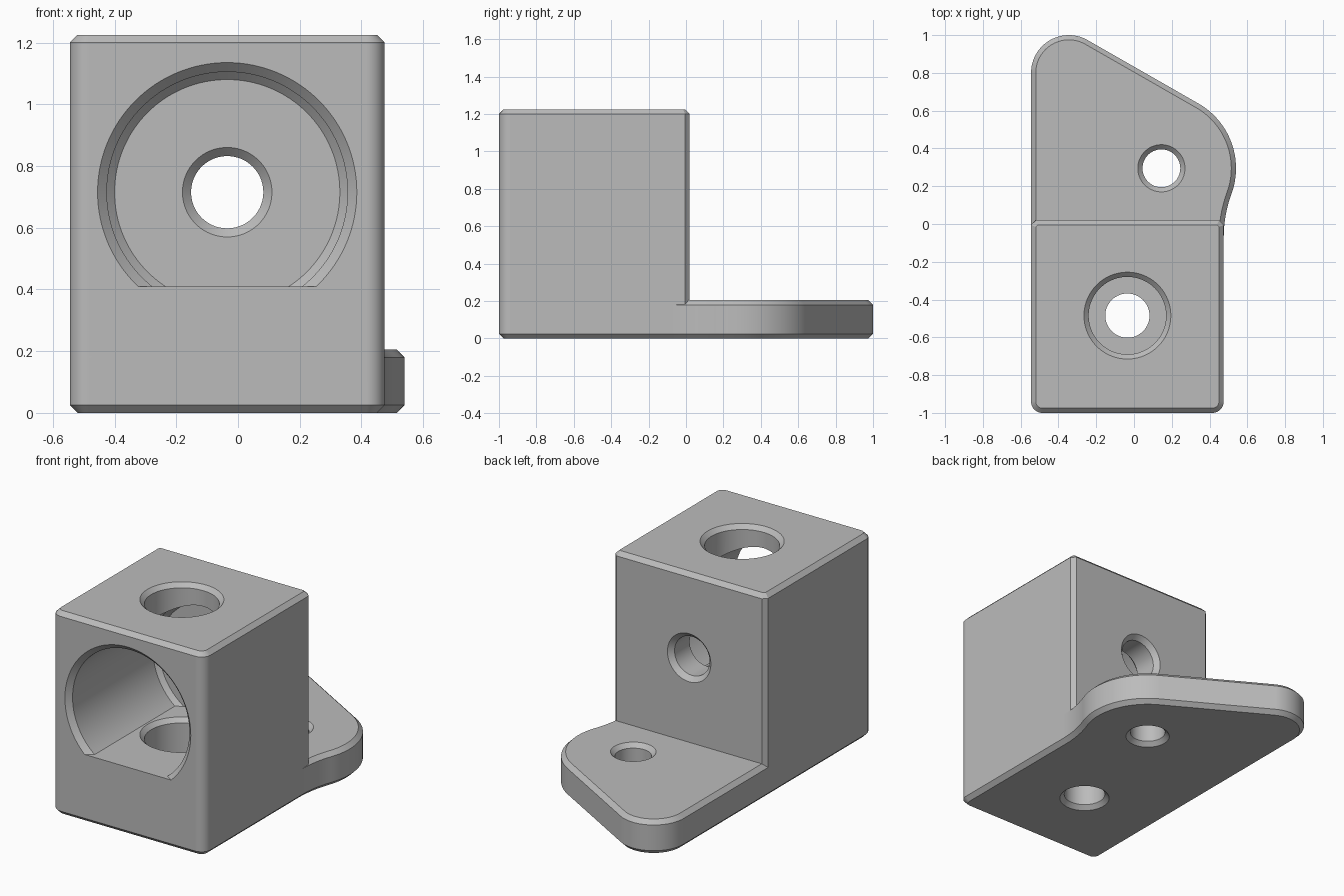
import bpy, bmesh
from math import sin, cos, radians, pi
from mathutils import Matrix, Vector

cube = bpy.data.objects.get("Cube")
if cube:
    bpy.data.objects.remove(cube)

C = 0.025                                # chamfer size
LEFT, RIGHT, BACK = -0.545, 0.475, 0.02  # block limits
MID, BORE_Z, SHAFT_Y = -0.035, 0.715, -0.485
CORNER = 0.06

grey = bpy.data.materials.new("grey")
grey.use_nodes = True
grey.diffuse_color = (0.5, 0.5, 0.5, 1)
grey.node_tree.nodes["Principled BSDF"].inputs["Base Color"].default_value = (0.5, 0.5, 0.5, 1)


def make(name, bm):
    bmesh.ops.recalc_face_normals(bm, faces=bm.faces)
    mesh = bpy.data.meshes.new(name)
    bm.to_mesh(mesh)
    bm.free()
    mesh.materials.append(grey)
    ob = bpy.data.objects.new(name, mesh)
    bpy.context.collection.objects.link(ob)
    return ob


def arc(x, y, r, a, b, n):
    angles = [radians(a + (b - a) * i / n) for i in range(n + 1)]
    return [Vector((x + r * cos(t), y + r * sin(t))) for t in angles]


def inset(points, d):
    """Mitred inward offset of a counter-clockwise outline."""
    out = []
    for i, p in enumerate(points):
        e1 = (p - points[i - 1]).normalized()
        e2 = (points[(i + 1) % len(points)] - p).normalized()
        n1, n2 = Vector((-e1.y, e1.x)), Vector((-e2.y, e2.x))
        out.append(p + (n1 + n2) * d / (1 + n1.dot(n2)))
    return out


def loft(rings):
    bm = bmesh.new()
    loops = [[bm.verts.new(p) for p in ring] for ring in rings]
    for a, b in zip(loops, loops[1:]):
        for i in range(len(a)):
            bm.faces.new((a[i - 1], a[i], b[i], b[i - 1]))
    bm.faces.new(loops[0])
    bm.faces.new(loops[-1])
    return bm


def prism(name, outline, levels):
    return make(name, loft([[(p.x, p.y, z) for p in (inset(outline, d) if d else outline)]
                            for z, d in levels]))


def lathe(profile, n=96):
    return loft([[(r * cos(2 * pi * i / n), r * sin(2 * pi * i / n), h) for i in range(n)]
                 for r, h in profile])


def combine(target, other, operation):
    mod = target.modifiers.new("combine", 'BOOLEAN')
    mod.operation, mod.solver, mod.object = operation, 'EXACT', other
    bpy.context.view_layer.objects.active = target
    bpy.ops.object.modifier_apply(modifier=mod.name)
    bpy.data.objects.remove(other)


# Rounded front corners shared by the base and the block
front_left = arc(LEFT + CORNER, -1 + CORNER, CORNER, 180, 270, 10)
front_right = arc(RIGHT - CORNER, -1 + CORNER, CORNER, 270, 360, 10)

# Base plate with a flared mounting foot
foot_outline = (front_left + front_right
                + arc(RIGHT + 0.66, -0.07, 0.66, 180, 159.8, 12)
                + arc(0.145, 0.295, 0.395, -19, 60.2, 32)
                + arc(-0.345, 0.8, 0.2, 60.2, 180, 32))
bracket = prism("bracket_body", foot_outline, [(0, C), (C, 0), (0.18, 0), (0.205, C)])

# Upright block
block_outline = front_left + front_right + [
    Vector((RIGHT, BACK - C)), Vector((RIGHT - C, BACK)),
    Vector((LEFT + C, BACK)), Vector((LEFT, BACK - C))]
block = prism("block", block_outline, [(0.1, 0), (1.2, 0), (1.225, C)])
combine(bracket, block, 'UNION')

# Large front bore with a flat floor; lathe axis turned to run along y
along_y = Matrix.Translation((MID, 0, BORE_Z)) @ Matrix.Rotation(-pi / 2, 4, 'X')
bm = lathe([(0.45, -1.03), (0.39, -0.97), (0.39, -0.205), (0.365, -0.18)], 128)
bm.transform(along_y)
bmesh.ops.bisect_plane(bm, geom=bm.verts[:] + bm.edges[:] + bm.faces[:],
                       plane_co=(0, 0, 0.41), plane_no=(0, 0, -1), clear_outer=True)
bmesh.ops.holes_fill(bm, edges=[e for e in bm.edges if e.is_boundary], sides=0)
combine(bracket, make("bore_cutter", bm), 'DIFFERENCE')

# Bolt hole through the back wall
bm = lathe([(0.17, -0.205), (0.117, -0.152), (0.117, -0.008), (0.17, 0.045)])
bm.transform(along_y)
combine(bracket, make("back_hole_cutter", bm), 'DIFFERENCE')

# Vertical access hole, counterbore and base bolt hole
bm = lathe([(0.255, 1.25), (0.205, 1.2), (0.205, 0.485), (0.255, 0.435), (0.205, 0.385),
            (0.205, 0.2), (0.117, 0.2), (0.117, C), (0.167, -C)])
bm.transform(Matrix.Translation((MID, SHAFT_Y, 0)))
combine(bracket, make("shaft_cutter", bm), 'DIFFERENCE')

# Bolt hole in the foot
bm = lathe([(0.15, 0.23), (0.1, 0.18), (0.1, C), (0.15, -C)])
bm.transform(Matrix.Translation((0.145, 0.295, 0)))
combine(bracket, make("foot_hole_cutter", bm), 'DIFFERENCE')

# Smooth curves, crisp edges, flat faces kept flat
bpy.ops.object.select_all(action='DESELECT')
bracket.select_set(True)
bpy.context.view_layer.objects.active = bracket
bpy.ops.object.shade_smooth_by_angle(angle=radians(25))
normals = bracket.modifiers.new("normals", 'WEIGHTED_NORMAL')
normals.keep_sharp = True
